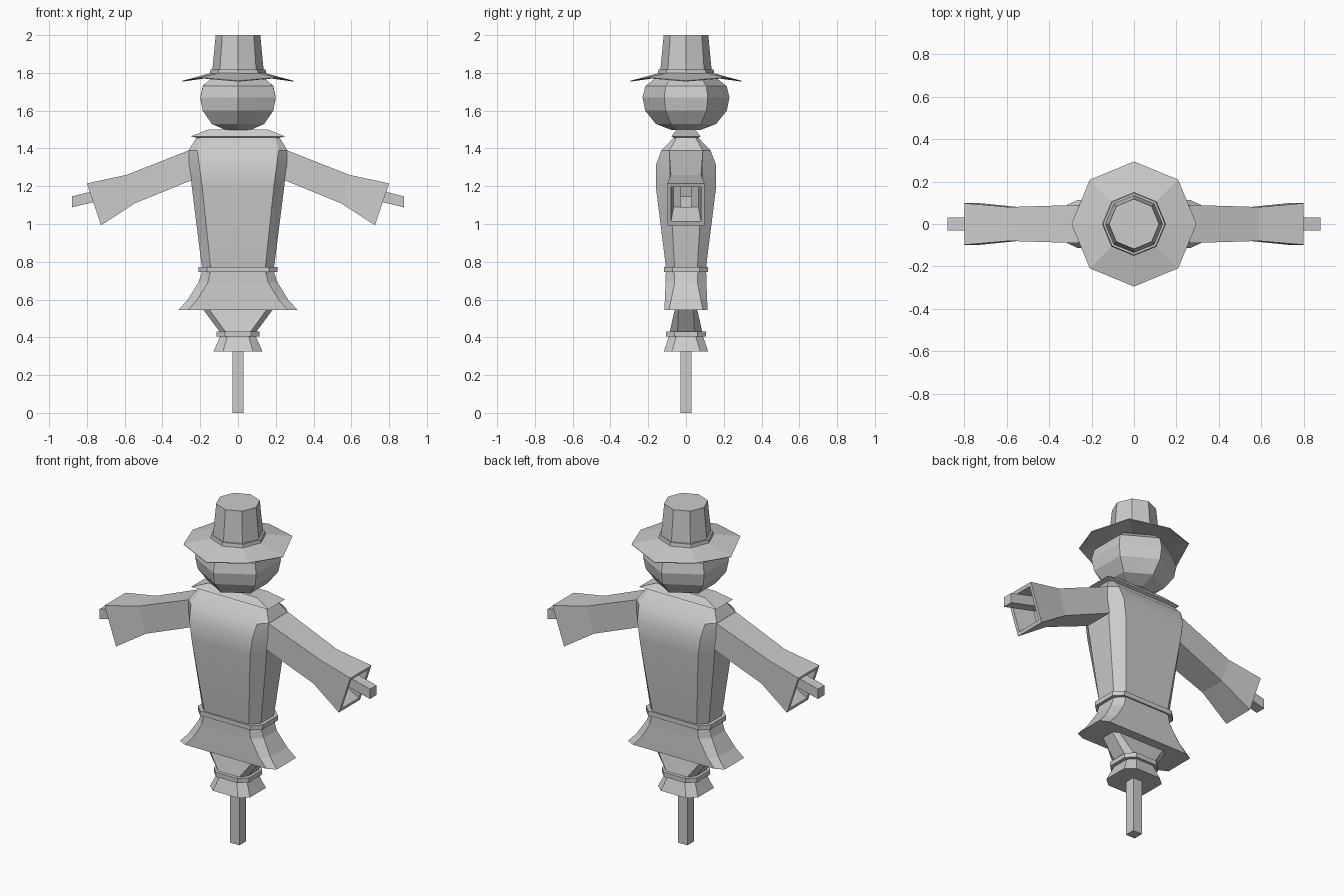
import bpy, bmesh
from math import sin, cos, pi

if "Cube" in bpy.data.objects:
    bpy.data.objects.remove(bpy.data.objects["Cube"])


def loft(name, rings, mirror=False, smooth=False):
    """Skin a list of equal-length vertex rings and cap both ends."""
    bm = bmesh.new()
    loops = [[bm.verts.new(p) for p in r] for r in rings]
    n = len(loops[0])
    for a, b in zip(loops, loops[1:]):
        for i in range(n):
            j = (i + 1) % n
            bm.faces.new((a[i], a[j], b[j], b[i]))
    bm.faces.new(loops[0][::-1])
    bm.faces.new(loops[-1])
    bmesh.ops.recalc_face_normals(bm, faces=bm.faces)
    mesh = bpy.data.meshes.new(name)
    bm.to_mesh(mesh)
    bm.free()
    ob = bpy.data.objects.new(name, mesh)
    bpy.context.collection.objects.link(ob)
    if mirror:
        mod = ob.modifiers.new("Mirror", 'MIRROR')
        mod.use_axis[0] = True
        mod.use_clip = False
        mod.use_mirror_merge = False
    if smooth:
        bpy.ops.object.select_all(action='DESELECT')
        ob.select_set(True)
        bpy.context.view_layer.objects.active = ob
        bpy.ops.object.shade_smooth_by_angle(angle=0.5)
    return ob


def chamfered(z, hx, hy, ix, iy):
    """Rectangle with cut corners: outer half sizes and flat-side half sizes."""
    return [(hx, -iy, z), (hx, iy, z), (ix, hy, z), (-ix, hy, z),
            (-hx, iy, z), (-hx, -iy, z), (-ix, -hy, z), (ix, -hy, z)]


def rect(z, hx, hy):
    return [(hx, -hy, z), (hx, hy, z), (-hx, hy, z), (-hx, -hy, z)]


def octagon(z, r, z_diag=None):
    zs = (z, z if z_diag is None else z_diag)
    return [(r * cos(i * pi / 4), r * sin(i * pi / 4), zs[i % 2]) for i in range(8)]


def slanted(top, bottom, hy):
    """Sleeve section from its top and bottom (x, z) points."""
    (tx, tz), (bx, bz) = top, bottom
    return [(tx, -hy, tz), (tx, hy, tz), (bx, hy, bz), (bx, -hy, bz)]


# Support pole and the arm sticks
loft("pole", [rect(0, 0.03, 0.03), rect(1.52, 0.03, 0.03)])
loft("arm_stick", [slanted((0.5, 1.24), (0.5, 1.18), 0.03),
                   slanted((0.88, 1.146), (0.88, 1.088), 0.03)], mirror=True)

# Stuffed torso
loft("torso", [chamfered(*r) for r in (
    (0.74, 0.185, 0.105, 0.14, 0.06),
    (0.80, 0.195, 0.11, 0.148, 0.062),
    (1.20, 0.245, 0.16, 0.19, 0.085),
    (1.31, 0.258, 0.16, 0.205, 0.09),
    (1.39, 0.262, 0.13, 0.215, 0.088),
    (1.457, 0.22, 0.065, 0.20, 0.05))], smooth=True)

# Belt and flared coat hem
loft("belt", [chamfered(z, 0.21, 0.116, 0.165, 0.072) for z in (0.745, 0.772)])
loft("coat_hem", [chamfered(*r) for r in (
    (0.75, 0.19, 0.107, 0.145, 0.063),
    (0.69, 0.21, 0.108, 0.16, 0.06),
    (0.60, 0.265, 0.112, 0.215, 0.078),
    (0.545, 0.315, 0.114, 0.265, 0.09))])

# Lower sack, its tie and the frayed bottom
loft("lower_sack", [chamfered(*r) for r in (
    (0.60, 0.20, 0.055, 0.175, 0.035),
    (0.545, 0.183, 0.06, 0.15, 0.04),
    (0.42, 0.09, 0.088, 0.06, 0.045))])
loft("sack_tie", [chamfered(z, 0.115, 0.105, 0.07, 0.06) for z in (0.405, 0.432)])
loft("sack_flare", [chamfered(0.41, 0.092, 0.088, 0.055, 0.05),
                    chamfered(0.325, 0.13, 0.118, 0.08, 0.075)])

# Sleeves with a hollow cuff
loft("sleeve", [slanted(*r) for r in (
    ((0.20, 1.405), (0.20, 1.25), 0.09),
    ((0.26, 1.39), (0.25, 1.23), 0.09),
    ((0.59, 1.26), (0.545, 1.11), 0.08),
    ((0.80, 1.215), (0.725, 0.993), 0.098),
    ((0.793, 1.197), (0.731, 1.012), 0.08),
    ((0.66, 1.22), (0.62, 1.09), 0.065))], mirror=True)

# Collar
loft("collar", [rect(1.452, 0.20, 0.055), rect(1.464, 0.25, 0.078),
                rect(1.499, 0.16, 0.05)])

# Six-lobed pumpkin head: ridges and creases alternate around it
head = []
for z, ridge, crease in ((1.497, 0.075, 0.065), (1.53, 0.16, 0.138),
                         (1.60, 0.216, 0.187), (1.67, 0.23, 0.20),
                         (1.73, 0.215, 0.187), (1.77, 0.165, 0.14),
                         (1.785, 0.08, 0.06)):
    head.append([((crease, ridge)[k % 2] * cos(k * pi / 6),
                  (crease, ridge)[k % 2] * sin(k * pi / 6), z) for k in range(12)])
loft("pumpkin_head", head)

# Hat: wavy brim, band and tapered crown
loft("hat_brim", [octagon(1.782, 0.13), octagon(1.754, 0.293, 1.772),
                  octagon(1.758, 0.295, 1.776), octagon(1.80, 0.14)])
loft("hat_band", [octagon(1.793, 0.15), octagon(1.818, 0.146)])
loft("hat_crown", [octagon(1.79, 0.138), octagon(2.0, 0.118)])
